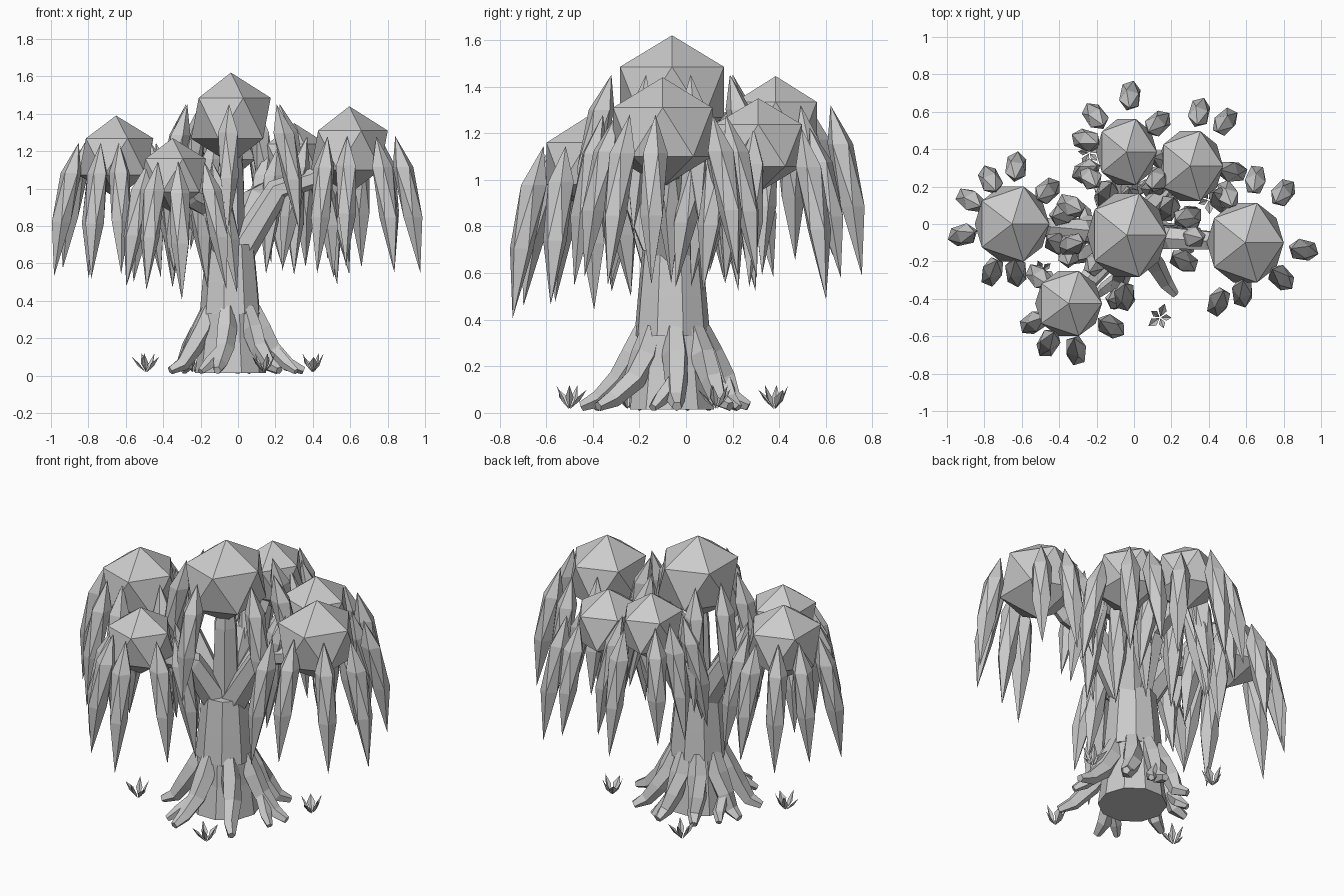
import bpy, bmesh, math, random
from mathutils import Vector, Matrix

random.seed(4)
cube = bpy.data.objects.get("Cube")
if cube:
    bpy.data.objects.remove(cube, do_unlink=True)

grey = bpy.data.materials.new("plain_grey")
grey.use_nodes = True
shade = (0.6, 0.6, 0.6, 1)
grey.diffuse_color = shade
grey.node_tree.nodes["Principled BSDF"].inputs["Base Color"].default_value = shade


def finish(bm, name):
    """Turn a bmesh into a flat shaded object."""
    bmesh.ops.recalc_face_normals(bm, faces=bm.faces)
    mesh = bpy.data.meshes.new(name)
    bm.to_mesh(mesh)
    bm.free()
    mesh.materials.append(grey)
    obj = bpy.data.objects.new(name, mesh)
    bpy.context.collection.objects.link(obj)
    return obj


def loft(bm, path, radii, sides, twist=0.0):
    """Skin capped rings along a path."""
    path = [Vector(p) for p in path]
    rings = []
    for i, (p, r) in enumerate(zip(path, radii)):
        along = path[min(i + 1, len(path) - 1)] - path[max(i - 1, 0)]
        turn = Vector((0, 0, 1)).rotation_difference(along.normalized())
        ring = []
        for k in range(sides):
            a = math.tau * k / sides + twist
            ring.append(bm.verts.new(p + turn @ Vector((r * math.cos(a), r * math.sin(a), 0))))
        rings.append(ring)
    for low, high in zip(rings, rings[1:]):
        for k in range(sides):
            n = (k + 1) % sides
            bm.faces.new((low[k], low[n], high[n], high[k]))
    bm.faces.new(rings[0])
    bm.faces.new(rings[-1])


def leaf(bm, spot, out, top, length):
    """A stretched faceted ball with a long lower tip, bent outward."""
    spin = Matrix.Rotation(random.uniform(0, math.tau), 4, 'Z')
    verts = bmesh.ops.create_icosphere(bm, subdivisions=1, radius=1, matrix=spin)["verts"]
    for v in verts:
        t = (1 - v.co.z) / 2
        width = .068 - .012 * t
        t -= .9 * t * t * (1 - t)
        bend = -.07 + .2 * t - .065 * t * t
        v.co = Vector((*spot, top - length * t)) + out * bend + Vector((v.co.x, v.co.y, 0)) * width


def polar(centre, angle, r, z):
    return Vector((centre[0] + r * math.cos(angle), centre[1] + r * math.sin(angle), z))


# Crown clumps: name, centre, size, positions of the hanging leaves
clumps = [
    ("centre", (-.038, -.06, 1.376), (.238, .262, .244),
     [(-.05, -.39), (.27, -.2), (.29, .04), (-.34, -.11), (-.34, .1), (-.24, .26), (.13, .25)]),
    ("right", (-.652, 0, 1.17), (.223, .236, .22),
     [(-.63, .31), (-.77, .24), (-.46, .18), (-.88, .13), (-.92, -.06), (-.76, -.26),
      (-.63, -.26), (-.4, -.11), (-.37, .05)]),
    ("left", (.595, -.1, 1.205), (.23, .25, .235),
     [(.45, -.42), (.58, -.37), (.79, -.29), (.91, -.14), (.8, .17), (.65, .24),
      (.5, .16), (.3, -.07)]),
    ("front", (-.35, -.425, 1.07), (.2, .204, .2),
     [(-.51, -.28), (-.54, -.53), (-.46, -.64), (-.31, -.68), (-.12, -.55), (-.07, -.4),
      (-.35, -.15), (-.2, -.2)]),
    ("back", (-.04, .385, 1.245), (.182, .207, .2),
     [(-.02, .69), (-.21, .58), (.13, .54), (-.26, .45), (-.26, .28), (-.02, .12),
      (.17, .34), (-.15, .16)]),
    ("back_left", (.3, .31, 1.148), (.197, .22, .202),
     [(.35, .6), (.49, .55), (.53, .28), (.47, .12), (.11, .2), (.3, .02), (.18, .08)]),
]

trunk_mid = (-.04, -.06)
for name, centre, size, leaves in clumps:
    c = Vector(centre)
    # Faceted crown
    bm = bmesh.new()
    bmesh.ops.create_icosphere(bm, subdivisions=1, radius=1,
                               matrix=Matrix.Translation(c) @ Matrix.Diagonal((*size, 1)))
    finish(bm, name + "_crown")

    # Drooping leaves around the crown
    bm = bmesh.new()
    for spot in leaves:
        out = Vector((spot[0] - c.x, spot[1] - c.y, 0)).normalized()
        leaf(bm, spot, out, c.z + .075, random.uniform(.64, .74))
    finish(bm, name + "_leaves")

    # Branch from the trunk into the crown
    bm = bmesh.new()
    start = Vector((*trunk_mid, .58))
    path = []
    for t, rise in ((0, 0), (.4, .66), (.7, .76), (1, 1)):
        p = start.lerp(c, t)
        p.z = start.z + (c.z - start.z) * rise
        path.append(p)
    loft(bm, path, (.085, .066, .055, .035), 6)
    finish(bm, name + "_branch")

# Trunk in two stacked sections
bm = bmesh.new()
loft(bm, [(*trunk_mid, z) for z in (.015, .2, .36)], (.19, .165, .155), 10)
finish(bm, "lower_trunk")
bm = bmesh.new()
loft(bm, [(*trunk_mid, z) for z in (.33, .5, .7)], (.165, .15, .13), 9, .3)
finish(bm, "upper_trunk")

# Roots drop steeply from the trunk, then spread; some fork at the toes
bm = bmesh.new()
for i, degrees in enumerate((5, 50, 88, 124, 165, 205, 262, 314)):
    a = math.radians(degrees)
    reach = .365 - .035 * math.sin(a) + .03 * math.cos(a)
    bend = random.uniform(-.1, .1)
    path = [polar(trunk_mid, a, .12, .36), polar(trunk_mid, a, .165, .25),
            polar(trunk_mid, a, .225, .145), polar(trunk_mid, a + bend, reach * .8, .06),
            polar(trunk_mid, a + bend, reach, .028)]
    loft(bm, path, (.045, .058, .052, .04, .022), 5, i)
    if i % 2 == 0:
        fork = [path[2], polar(trunk_mid, a - .25, reach * .78, .06),
                polar(trunk_mid, a - .32, reach * .92, .022)]
        loft(bm, fork, (.04, .034, .018), 5, i)
finish(bm, "roots")

# Small plants on the ground with folded pointed blades
for n, spot in enumerate([(.14, -.5), (.4, .13), (-.49, -.25), (-.24, .38)]):
    bm = bmesh.new()
    for k in range(5):
        a = math.tau * k / 5 + n
        reach, tip_z = (.078, .1) if k % 2 else (.06, .12)
        root = bm.verts.new(polar(spot, a, .004, .018))
        tip = bm.verts.new(polar(spot, a, reach, tip_z))
        fold = bm.verts.new(polar(spot, a, reach * .6, .052))
        for s in (-.5, .5):
            edge = bm.verts.new(polar(spot, a + s, reach * .62, .066))
            bm.faces.new((root, fold, tip, edge))
    finish(bm, "ground_plant_" + str(n + 1))
